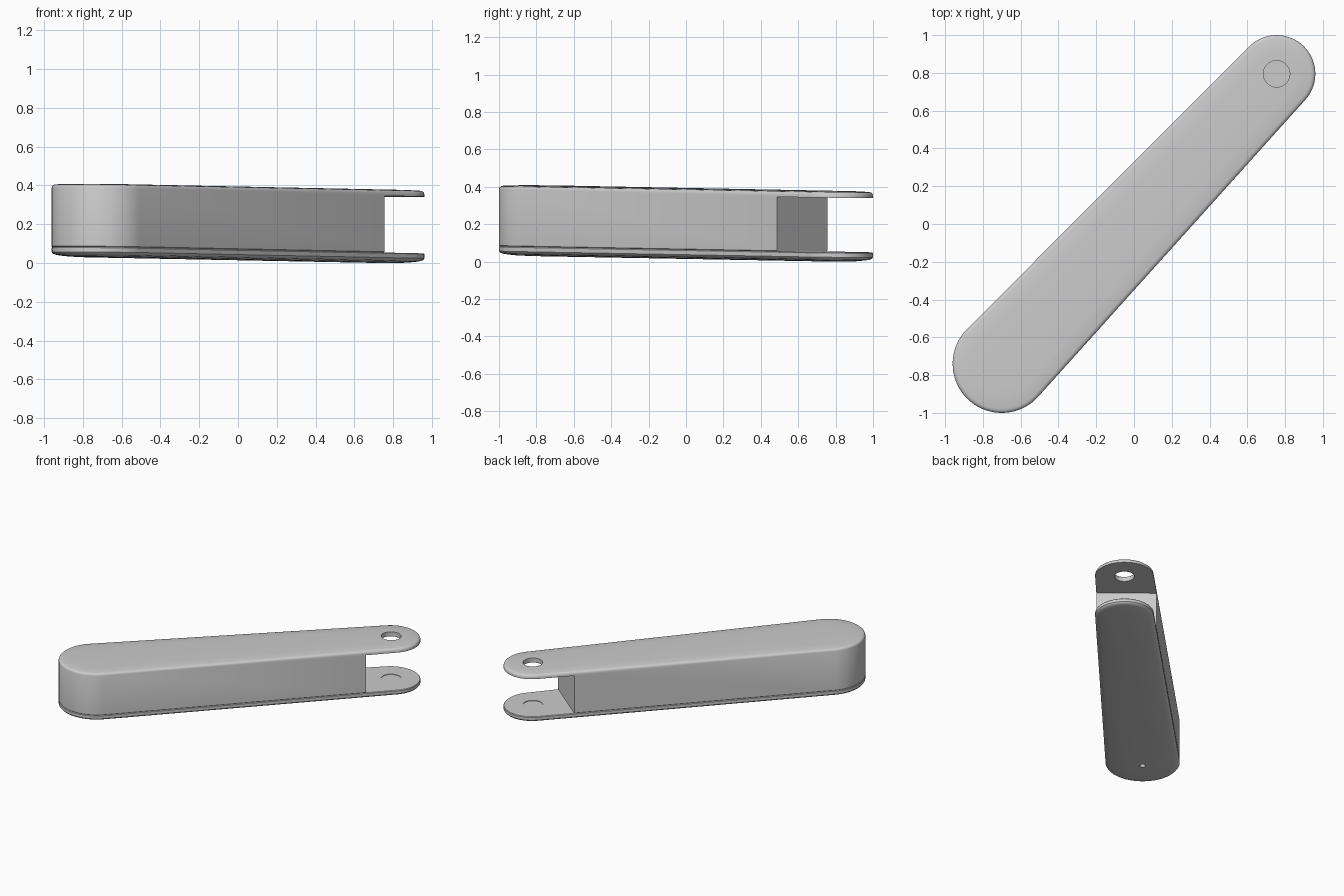
import bpy, bmesh
from math import acos, cos, sin, tau, atan2
from mathutils import Vector

cube = bpy.data.objects.get("Cube")
if cube:
    bpy.data.objects.remove(cube, do_unlink=True)

BIG, SMALL = Vector((-0.70, -0.74)), Vector((0.755, 0.795))
R_BIG, R_SMALL = 0.26, 0.205
AXIS = SMALL - BIG
LENGTH = AXIS.length
AXIS.normalize()
DROP = 0.029  # fall in height from the wide end to the narrow end

grey = bpy.data.materials.new("light_grey")
grey.use_nodes = True
grey.diffuse_color = (0.6, 0.6, 0.6, 1)
grey.node_tree.nodes["Principled BSDF"].inputs["Base Color"].default_value = grey.diffuse_color


def circle(centre, radius, start=0, sweep=tau, steps=48, closed=True):
    count = steps if closed else steps + 1
    return [centre + radius * Vector((cos(start + sweep * i / steps), sin(start + sweep * i / steps)))
            for i in range(count)]


def outline(inset=0):
    """Tapered slot: two arcs joined by their common tangents."""
    heading = atan2(AXIS.y, AXIS.x)
    a = acos((R_BIG - R_SMALL) / LENGTH)
    return (circle(SMALL, R_SMALL - inset, heading - a, 2 * a, closed=False)
            + circle(BIG, R_BIG - inset, heading + a, tau - 2 * a, closed=False))


def loft(name, sections):
    """Stack of (outline, height) rings, capped, following the sloping arm."""
    bm = bmesh.new()
    rings = []
    for points, z in sections:
        rings.append([bm.verts.new((p.x, p.y, z - DROP * (p - BIG).dot(AXIS) / LENGTH))
                      for p in points])
    for low, high in zip(rings, rings[1:]):
        for i in range(len(low)):
            j = (i + 1) % len(low)
            bm.faces.new((low[i], low[j], high[j], high[i]))
    bm.faces.new(rings[0][::-1])
    bm.faces.new(rings[-1])
    bmesh.ops.recalc_face_normals(bm, faces=bm.faces)
    mesh = bpy.data.meshes.new(name)
    bm.to_mesh(mesh)
    bm.free()
    obj = bpy.data.objects.new(name, mesh)
    bpy.context.collection.objects.link(obj)
    mesh.materials.append(grey)
    return obj


def cut(target, points, low, high):
    """Remove a prism from the target."""
    cutter = loft("cutter", [(points, low), (points, high)])
    cutter.hide_render = True
    mod = target.modifiers.new("cut", 'BOOLEAN')
    mod.operation = 'DIFFERENCE'
    mod.solver = 'EXACT'
    mod.object = cutter
    bpy.context.view_layer.objects.active = target
    bpy.ops.object.modifier_apply(modifier=mod.name)
    bpy.data.objects.remove(cutter, do_unlink=True)


# Main housing with rounded, slightly crowned top
housing = loft("arm_housing", [(outline(i), z) for i, z in (
    (0.004, 0.08), (0, 0.084), (0, 0.386), (0.003, 0.394), (0.010, 0.400),
    (0.022, 0.403), (0.09, 0.406), (0.17, 0.407))])

# Open fork at the narrow end, leaving the upper tongue
right, left = Vector((0.75, 0.49)), Vector((0.42, 0.76))
side = (left - right).normalized() * 0.3
cut(housing, [right - side, right - side + AXIS, left + side + AXIS, left + side], -0.2, 0.372)
cut(housing, circle(SMALL, 0.07), 0.3, 0.6)

# Bottom cover with a rounded, crowned underside
cover = loft("bottom_cover", [(outline(i), z) for i, z in (
    (0.17, 0.029), (0.09, 0.032), (0.04, 0.037), (0.018, 0.041), (0.006, 0.046),
    (0, 0.054), (0, 0.076), (0.004, 0.08))])
cut(cover, circle(SMALL, 0.07), 0.076, 0.2)  # shallow pivot recess
cut(cover, circle(BIG, 0.02, steps=24), -0.1, 0.07)  # small screw hole

for part in (housing, cover):
    bpy.ops.object.select_all(action='DESELECT')
    part.select_set(True)
    bpy.context.view_layer.objects.active = part
    bpy.ops.object.shade_smooth_by_angle(angle=0.6)
